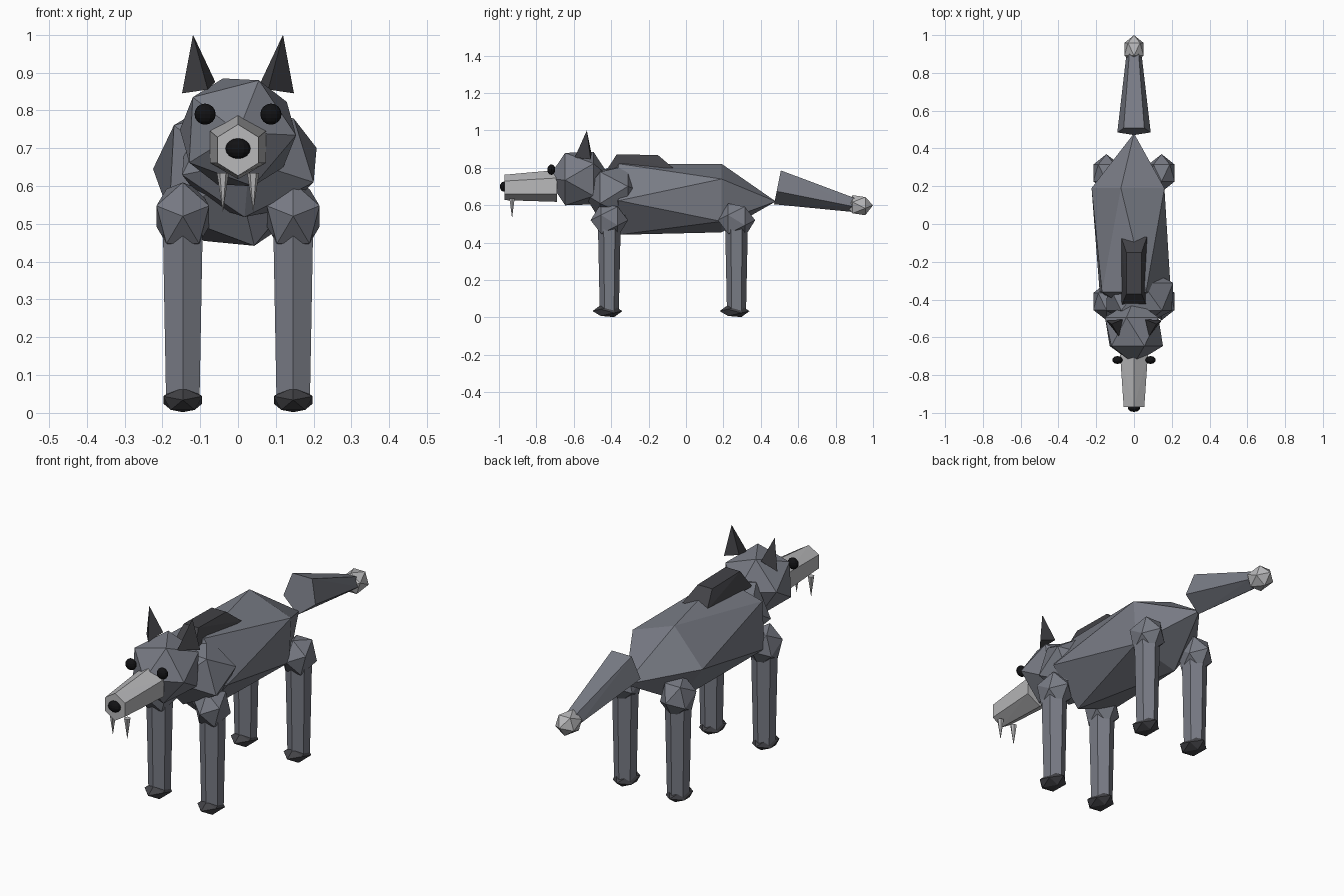
import bpy, bmesh
from math import sin, cos, radians, pi
from mathutils import Vector

if "Cube" in bpy.data.objects:
    bpy.data.objects.remove(bpy.data.objects["Cube"])


def paint(name, rgb):
    m = bpy.data.materials.new(name)
    m.diffuse_color = (*rgb, 1)
    m.use_nodes = True
    m.node_tree.nodes["Principled BSDF"].inputs["Base Color"].default_value = m.diffuse_color
    return m


GREY = paint("grey fur", (0.19, 0.20, 0.235))
DARK = paint("dark fur", (0.055, 0.055, 0.062))
LIGHT = paint("pale fur", (0.48, 0.48, 0.49))
BLACK = paint("black", (0.006, 0.006, 0.007))


def hull(name, points, mat):
    """Flat-faced convex solid around a few points."""
    bm = bmesh.new()
    for p in points:
        bm.verts.new(p)
    bmesh.ops.convex_hull(bm, input=bm.verts[:])
    bmesh.ops.dissolve_limit(bm, angle_limit=0.01, verts=bm.verts[:], edges=bm.edges[:])
    bmesh.ops.recalc_face_normals(bm, faces=bm.faces[:])
    me = bpy.data.meshes.new(name)
    bm.to_mesh(me)
    bm.free()
    me.materials.append(mat)
    ob = bpy.data.objects.new(name, me)
    bpy.context.collection.objects.link(ob)
    return ob


def ring(center, rx, rz, count, start):
    """Points of a polygon in the xz plane, angle from +x towards +z."""
    c = Vector(center)
    return [c + Vector((rx * cos(a), 0, rz * sin(a)))
            for a in (radians(start) + 2 * pi * k / count for k in range(count))]


def ico(name, center, r, roll, mat):
    """Stretched icosahedron whose poles lie along y."""
    c = Vector(center)
    rx, ry, rz = r
    y = Vector((0, ry, 0))
    pts = [c - y, c + y]
    pts += ring(c - y * 0.447, rx * 0.894, rz * 0.894, 5, roll)
    pts += ring(c + y * 0.447, rx * 0.894, rz * 0.894, 5, roll + 36)
    return hull(name, pts, mat)


def ball(name, center, r):
    bpy.ops.mesh.primitive_uv_sphere_add(segments=12, ring_count=8, location=center)
    ob = bpy.context.object
    ob.name = name
    ob.scale = r
    ob.data.materials.append(BLACK)


# Body: two twisted pentagons between a chest point and a rump point
hull("body", [(0, -0.47, 0.62), (0, 0.48, 0.62)]
     + ring((-0.01, -0.36, 0.635), 0.205, 0.2, 5, 69)
     + ring((-0.015, 0.19, 0.635), 0.21, 0.193, 5, 105), GREY)

# Neck and mane
ico("neck", (0.03, -0.385, 0.665), (0.205, 0.165, 0.165), 50, GREY)
hull("mane", [(s * x, y, z) for s in (-1, 1) for x, y, z in
              ((0.065, -0.43, 0.78), (0.04, -0.37, 0.872), (0.04, -0.15, 0.868),
               (0.068, -0.07, 0.80))], DARK)

# Head, snout and nose
ico("head", (0, -0.57, 0.742), (0.172, 0.17, 0.165), 69, GREY)
hull("snout", ring((0, -0.69, 0.703), 0.085, 0.085, 6, 30)
     + ring((0, -0.97, 0.695), 0.063, 0.068, 6, 30), LIGHT)
ball("nose", (0, -0.973, 0.699), (0.033, 0.022, 0.027))

for s, side in ((-1, "left"), (1, "right")):
    # Ears, eyes and fangs
    hull(side + "_ear", [(s * 0.148, -0.51, 0.845), (s * 0.06, -0.505, 0.875),
                         (s * 0.08, -0.595, 0.855), (s * 0.119, -0.53, 1.0)], DARK)
    ball(side + "_eye", (s * 0.087, -0.72, 0.79), (0.028, 0.021, 0.028))
    hull(side + "_fang", [(s * 0.04, -0.93, 0.53)]
         + [(s * 0.04 + 0.016 * cos(k * pi / 3), -0.93 + 0.016 * sin(k * pi / 3), 0.635)
            for k in range(6)], LIGHT)

    # Legs: joint, tapered six-sided shaft and paw
    for y, end in ((-0.41, "front"), (0.27, "rear")):
        x = s * 0.146
        ico(f"{end}_{side}_joint", (x, y, 0.52), (0.082, 0.1, 0.1), 90, GREY)
        hull(f"{end}_{side}_leg",
             [(x + r * sin(k * pi / 3), y + r * cos(k * pi / 3), z)
              for r, z in ((0.061, 0.5), (0.051, 0.03)) for k in range(6)], GREY)
        ico(f"{end}_{side}_paw", (x, y - 0.01, 0.034), (0.06, 0.08, 0.036), 90, DARK)

# Tail: tapered pentagon with a slanted root, and a pale tip
root = ring((0, 0.49, 0.705), 0.093, 0.1, 5, 54)
for p in root:
    p.y += (p.z - 0.70) * 0.2
hull("tail", root + ring((0, 0.9, 0.605), 0.042, 0.042, 5, 54), GREY)
ico("tail_tip", (0, 0.925, 0.6), (0.06, 0.075, 0.06), 90, LIGHT)
